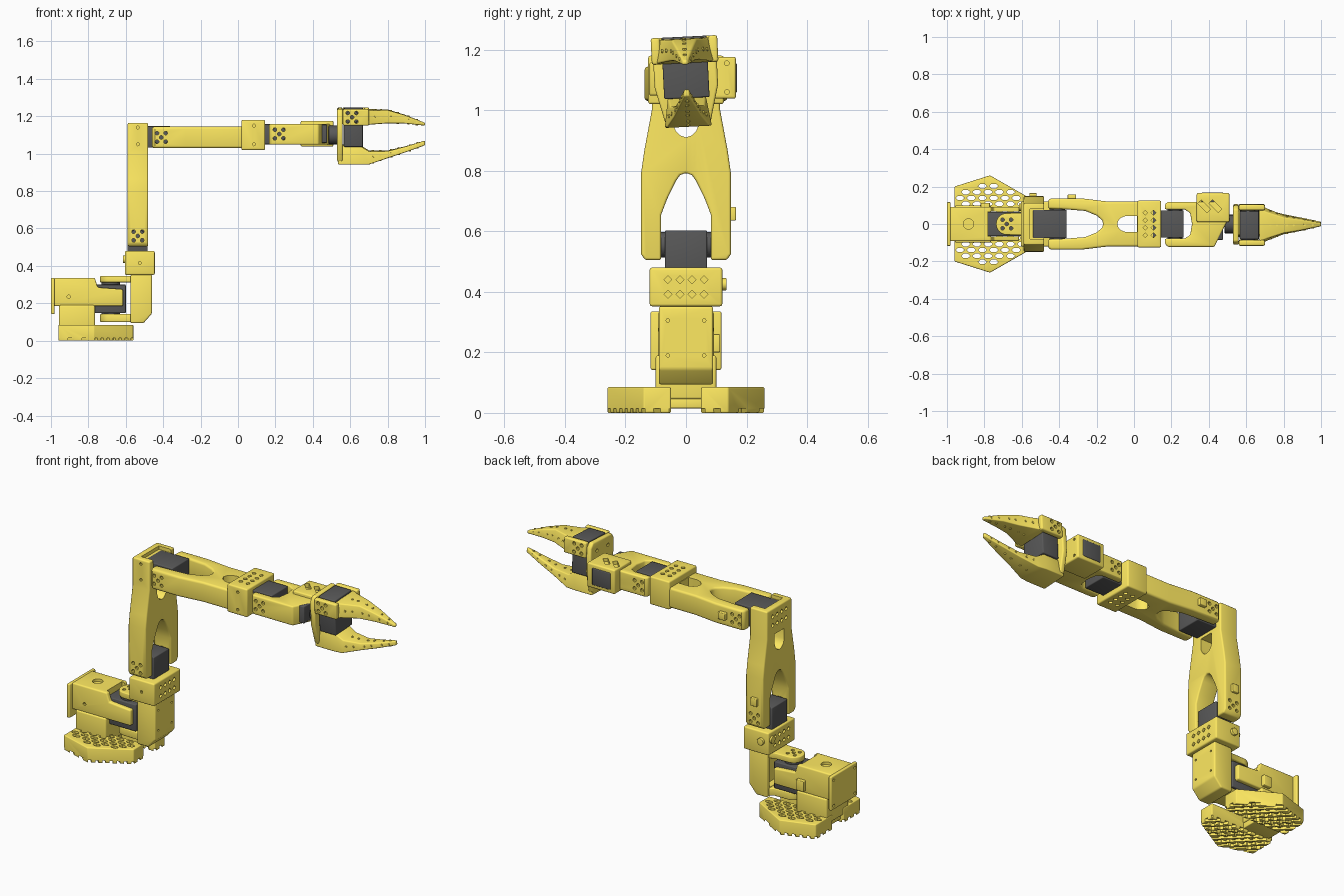
import bpy, bmesh, math
from mathutils import Matrix, Vector

if "Cube" in bpy.data.objects:
    bpy.data.objects.remove(bpy.data.objects["Cube"])


def material(name, rgb):
    m = bpy.data.materials.new(name)
    m.diffuse_color = (*rgb, 1)
    m.use_nodes = True
    m.node_tree.nodes["Principled BSDF"].inputs["Base Color"].default_value = m.diffuse_color
    return m


YELLOW = material("yellow_plastic", (1.0, 0.82, 0.12))
DARK = material("dark_motor", (0.1, 0.1, 0.1))


# ---- shape helpers, each adds one closed solid to a bmesh ----
def prism(bm, pts, axis, a, b):
    def pos(p, q, h):
        return {'x': (h, p, q), 'y': (p, h, q), 'z': (p, q, h)}[axis]
    lo = [bm.verts.new(pos(p, q, a)) for p, q in pts]
    hi = [bm.verts.new(pos(p, q, b)) for p, q in pts]
    bm.faces.new(lo)
    bm.faces.new(hi)
    for i in range(len(pts)):
        j = (i + 1) % len(pts)
        bm.faces.new((lo[i], lo[j], hi[j], hi[i]))
    return bm


def box(bm, x0, x1, y0, y1, z0, z1):
    return prism(bm, [(x0, y0), (x1, y0), (x1, y1), (x0, y1)], 'z', z0, z1)


def cyl(bm, c, r, depth, axis, n=20):
    rot = {'x': Matrix.Rotation(math.pi / 2, 4, 'Y'), 'y': Matrix.Rotation(math.pi / 2, 4, 'X'), 'z': Matrix()}[axis]
    bmesh.ops.create_cone(bm, cap_ends=True, segments=n, radius1=r, radius2=r, depth=depth,
                          matrix=Matrix.Translation(c) @ rot)
    return bm


def loft(bm, stations):
    prev = None
    for x, z0, z1, w in stations:
        ring = [bm.verts.new(p) for p in ((x, -w, z0), (x, w, z0), (x, w * 0.8, z1), (x, -w * 0.8, z1))]
        if prev is None:
            bm.faces.new(ring)
        else:
            for i in range(4):
                bm.faces.new((prev[i], prev[(i + 1) % 4], ring[(i + 1) % 4], ring[i]))
        prev = ring
    bm.faces.new(prev)
    return bm


def screw_holes(bm, x, z, depth=0.5):
    for dx, dz in ((0, 0), (.023, .023), (-.023, .023), (.023, -.023), (-.023, -.023)):
        cyl(bm, (x + dx, 0, z + dz), 0.010, depth, 'y', 10)


def slot(bm, c, sx, sy, sz, angle):
    bmesh.ops.create_cube(bm, size=1, matrix=Matrix.Translation(c) @ Matrix.Rotation(angle, 4, 'Z')
                          @ Matrix.Diagonal((sx, sy, sz, 1)))


def make(name, bm, mat=YELLOW, bevel=0.008, cuts=(), tilt=False):
    def to_object(b, nm):
        bmesh.ops.recalc_face_normals(b, faces=b.faces)
        me = bpy.data.meshes.new(nm)
        b.to_mesh(me)
        b.free()
        o = bpy.data.objects.new(nm, me)
        bpy.context.collection.objects.link(o)
        return o
    o = to_object(bm, name)
    o.data.materials.append(mat)
    bpy.ops.object.select_all(action='DESELECT')
    bpy.context.view_layer.objects.active = o
    o.select_set(True)
    if bevel:
        m = o.modifiers.new("bevel", 'BEVEL')
        m.width, m.segments, m.limit_method, m.angle_limit = bevel, 3, 'ANGLE', 0.7
        bpy.ops.object.modifier_apply(modifier=m.name)
    for c in cuts:
        k = to_object(c, "cutter")
        m = o.modifiers.new("cut", 'BOOLEAN')
        m.operation, m.object, m.solver = 'DIFFERENCE', k, 'EXACT'
        bpy.ops.object.modifier_apply(modifier=m.name)
        bpy.data.objects.remove(k)
    bpy.ops.object.shade_smooth_by_angle(angle=math.radians(35))
    if tilt:  # the gripper is rolled slightly about the arm axis
        o.rotation_euler.x = 0.05
        o.location = (0, 1.1 * math.sin(0.05), 1.1 * (1 - math.cos(0.05)))
    return o


new = bmesh.new

# ---- feet with pierced hexagons and grooved soles ----
for side, name in ((1, "left_foot"), (-1, "right_foot")):
    outline = [(-.96, .05), (-.96, .2), (-.77, .26), (-.56, .14), (-.56, .05)]
    holes, grooves = new(), new()
    for row in range(6):
        y = .075 + row * .032
        for col in range(8):
            x = -.93 + col * .06 + (row % 2) * .03
            edge = .2 + (x + .96) * .316 if x < -.77 else .26 - (x + .77) * .571
            if x < -.585 and y < edge - .026:
                hexa = [(.024, 0), (.011, .012), (-.011, .012), (-.024, 0), (-.011, -.012), (.011, -.012)]
                prism(holes, [(x + a, side * (y + b)) for a, b in hexa], 'z', -.05, .2)
    for i in range(-9, 10):
        d = i * .036
        slot(grooves, (-.76 + d * .707, side * .15 + d * .707, 0), .9, .016, .03, math.radians(135))
    make(name, prism(new(), [(x, side * y) for x, y in outline], 'z', 0, .085), bevel=.005, cuts=(holes, grooves))
make("foot_bridge", box(new(), -.94, -.77, -.06, .06, .015, .047), bevel=.004)

# ---- base pedestal, motor housing and back plate ----
make("base_pedestal", box(new(), -.957, -.765, -.1, .1, .045, .19))
c = box(new(), -.78, -.5, -.068, .068, .1, .4)
cyl(c, (-.885, 0, .335), .028, .03, 'z')
cyl(c, (-.905, -.09, .235), .009, .04, 'y', 10)
make("base_housing", prism(new(), [(-.985, .185), (-.985, .335), (-.765, .335), (-.75, .285), (-.615, .275),
     (-.615, .185)], 'y', -.092, .092), cuts=(c,))
c = new()
for y in (-.095, .095):
    for z in (.165, .31):
        cyl(c, (-1, y, z), .008, .02, 'x', 10)
make("base_back_plate", box(new(), -1, -.98, -.117, .117, .142, .335), bevel=.006, cuts=(c,))
make("base_cable_clip", box(new(), -.82, -.77, .085, .113, .2, .26), bevel=.004)
make("base_motor", box(new(), -.79, -.6, -.065, .065, .147, .3), DARK, .005)
make("base_motor_horns", cyl(cyl(new(), (-.68, 0, .305), .05, .02, 'z'), (-.68, 0, .145), .05, .02, 'z'), DARK, .003)

# ---- turning shoulder bracket ----
c = new()
for y in (-.06, .06):
    for z in (.19, .305):
        cyl(c, (-.46, y, z), .006, .02, 'x', 8)
make("shoulder_post", prism(new(), [(-.575, .352), (-.46, .352), (-.46, .145), (-.505, .094), (-.575, .094)],
     'y', -.09, .09), cuts=(c, box(new(), -.6, -.535, -.07, .07, .145, .312)))
for name, z0, z1 in (("shoulder_top_tongue", .312, .346), ("shoulder_bottom_tongue", .1, .143)):
    arc = [(-.68 - .058 * math.sin(t), .058 * math.cos(t)) for t in [math.pi * i / 12 for i in range(13)]]
    c = new()
    for a in range(4):
        t = math.pi / 4 + a * math.pi / 2
        cyl(c, (-.68 + .032 * math.cos(t), .032 * math.sin(t), .22), .01, .4, 'z', 10)
    cyl(c, (-.68, 0, .22), .01, .4, 'z', 10)
    make(name, prism(new(), [(-.55, .085)] + [(-.6, .06)] + arc + [(-.6, -.06), (-.55, -.085)], 'z', z0, z1),
         bevel=.005, cuts=(c,))
c = new()
for y in (-.06, -.02, .02, .06):
    for z in (.392, .44):
        for x in (-.445, -.605):
            cyl(c, (x, y, z), .013, .05, 'x', 4)
cyl(c, (-.525, -.12, .415), .008, .03, 'y', 10)
make("shoulder_motor_box", box(new(), -.605, -.445, -.12, .12, .352, .48), cuts=(c,))
make("shoulder_bosses", cyl(cyl(new(), (-.56, .122, .425), .02, .025, 'y'), (-.605, .09, .435), .02, .02, 'x'), bevel=.003)
make("shoulder_motor", box(new(), -.592, -.483, -.07, .07, .46, .603), DARK, .005)
make("shoulder_motor_horns", cyl(new(), (-.537, 0, .555), .042, .175, 'y'), DARK, .003)


# ---- forked arm links: (distance along link, half width) outlines ----
def mirrored(half):
    return half + [(u, -w) for u, w in reversed(half) if w]


def fork(outer, inner):
    return outer + [(u, -w) for u, w in reversed(outer)] + [(u, -w) for u, w in inner] \
        + [(u, w) for u, w in reversed(inner) if w]


up = fork([(0, .135), (.02, .149), (.29, .148), (.36, .138), (.5, .112), (.66, .112)],
          [(0, .082), (.15, .082), (.2, .063), (.26, .034), (.28, .02), (.288, 0)])
fore = fork([(0, .125), (.015, .137), (.18, .137), (.32, .12), (.5, .12)],
            [(0, .082), (.1, .078), (.2, .07), (.26, .045), (.29, .02), (.295, 0)])
eye = mirrored([(0, 0), (.006, .018), (.022, .034), (.045, .043), (.105, .043)])

c = prism(new(), [(w, u + .91) for u, w in eye], 'x', -.7, -.4)
screw_holes(c, -.535, .56)
for y in (-.06, -.02, .02, .06):
    for z in (1.07, 1.12):
        cyl(c, (-.59, y, z), .013, .05, 'x', 4)
for z in (1.05, 1.14):
    cyl(c, (-.535, -.112, z), .008, .03, 'y', 10)
make("upper_arm", prism(new(), [(w, u + .505) for u, w in up], 'x', -.59, -.48),
     cuts=(c, box(new(), -.555, -.4, -.08, .08, 1.145, 1.3)))
make("upper_arm_clip", box(new(), -.56, -.52, .14, .165, .635, .68), bevel=.004)
make("elbow_motor", box(new(), -.54, -.36, -.076, .076, 1.032, 1.147), DARK, .005)
make("elbow_motor_horns", cyl(new(), (-.41, 0, 1.087), .042, .175, 'y'), DARK, .003)

c = prism(new(), [(u - .09, w) for u, w in eye], 'z', .9, 1.3)
screw_holes(c, -.41, 1.087)
make("forearm", prism(new(), [(u - .46, w) for u, w in fore], 'z', 1.03, 1.144), bevel=.012, cuts=(c,))
c = new()
for y in (-.06, -.02, .02, .06):
    for x in (.06, .105):
        cyl(c, (x, y, 1.18), .013, .05, 'z', 4)
        cyl(c, (x, y, 1.02), .013, .05, 'z', 4)
for z in (1.05, 1.15):
    cyl(c, (.085, -.125, z), .008, .03, 'y', 10)
make("forearm_motor_box", box(new(), .018, .145, -.125, .125, 1.02, 1.18), cuts=(c,))
make("forearm_clip", box(new(), -.355, -.31, .13, .158, 1.07, 1.11), bevel=.004)
make("wrist_motor", box(new(), .1, .265, -.073, .073, 1.05, 1.158), DARK, .005)
make("wrist_motor_horns", cyl(new(), (.22, 0, 1.105), .04, .16, 'y'), DARK, .003)

# ---- wrist fork and roll motor holder ----
c = new()
screw_holes(c, .22, 1.105)
make("wrist_fork", prism(new(), [(.165, -.105), (.18, -.122), (.43, -.122), (.5, .02), (.5, .12), (.18, .117),
     (.165, .105), (.165, .078), (.27, .078), (.3, .06), (.31, 0), (.3, -.06), (.27, -.078), (.165, -.078)],
     'z', 1.048, 1.158), cuts=(c,))
c = new()
for x, y in ((.375, .095), (.435, .095)):
    slot(c, (x, y, 1.18), .07, .026, .06, math.radians(-45))
for z in (1.06, 1.155):
    cyl(c, (.51, .135, z), .008, .03, 'x', 10)
make("wrist_roll_holder", box(new(), .335, .51, .01, .165, 1.038, 1.176), cuts=(c,))
make("wrist_roll_motor", box(new(), .362, .476, -.085, .169, 1.058, 1.155), DARK, .005)
make("wrist_roll_horn", cyl(new(), (.515, 0, 1.1), .05, .06, 'x'), DARK, .003)

# ---- gripper ----
c = new()
for y in (-.05, .05):
    cyl(c, (.53, y, 1.19), .01, .02, 'x', 10)
make("gripper_back_plate", prism(new(), [(-.075, .96), (.075, .96), (.105, 1.08), (.105, 1.215), (.085, 1.243),
     (-.085, 1.243), (-.105, 1.215), (-.105, 1.08)], 'x', .53, .56), cuts=(c,), tilt=True)
lower = [(.535, .945, 1.045, .078), (.65, .945, 1.045, .078), (.7, .945, 1.015, .072), (.8, .978, 1.015, .048),
         (.9, 1.01, 1.04, .03), (1.0, 1.045, 1.07, .01)]
upper = [(.67, 1.155, 1.237, .11), (.71, 1.16, 1.235, .088), (.8, 1.165, 1.235, .052),
         (.89, 1.163, 1.208, .035), (1.0, 1.15, 1.165, .01)]
make("fixed_jaw", loft(new(), lower), tilt=True, bevel=.006)
make("moving_jaw", loft(new(), upper), tilt=True, bevel=.006)
for name, y0, y1 in (("moving_jaw_left_prong", .08, .11), ("moving_jaw_right_prong", -.11, -.08)):
    c = new()
    screw_holes(c, .61, 1.2)
    make(name, box(new(), .56, .7, y0, y1, 1.155, 1.243), cuts=(c,), tilt=True)
make("gripper_motor", box(new(), .565, .668, -.075, .075, 1.04, 1.243), DARK, .005, tilt=True)
make("gripper_motor_horns", cyl(new(), (.61, 0, 1.2), .036, .165, 'y'), DARK, .003, tilt=True)

# ---- small rivets along both fingers ----
rivets = new()
for path in (lower[2:], upper[1:]):
    for a, b in zip(path, path[1:]):
        for t in (.2, .6):
            x, z0, z1, w = (p + (q - p) * t for p, q in zip(a, b))
            cyl(rivets, (x, 0, (z0 + z1) / 2), .006, 2 * w * .93 + .004, 'y', 8)
            cyl(rivets, (x, 0, (z0 + z1) / 2), .006, z1 - z0 + .008, 'z', 8)
make("finger_rivets", rivets, bevel=0, tilt=True)
